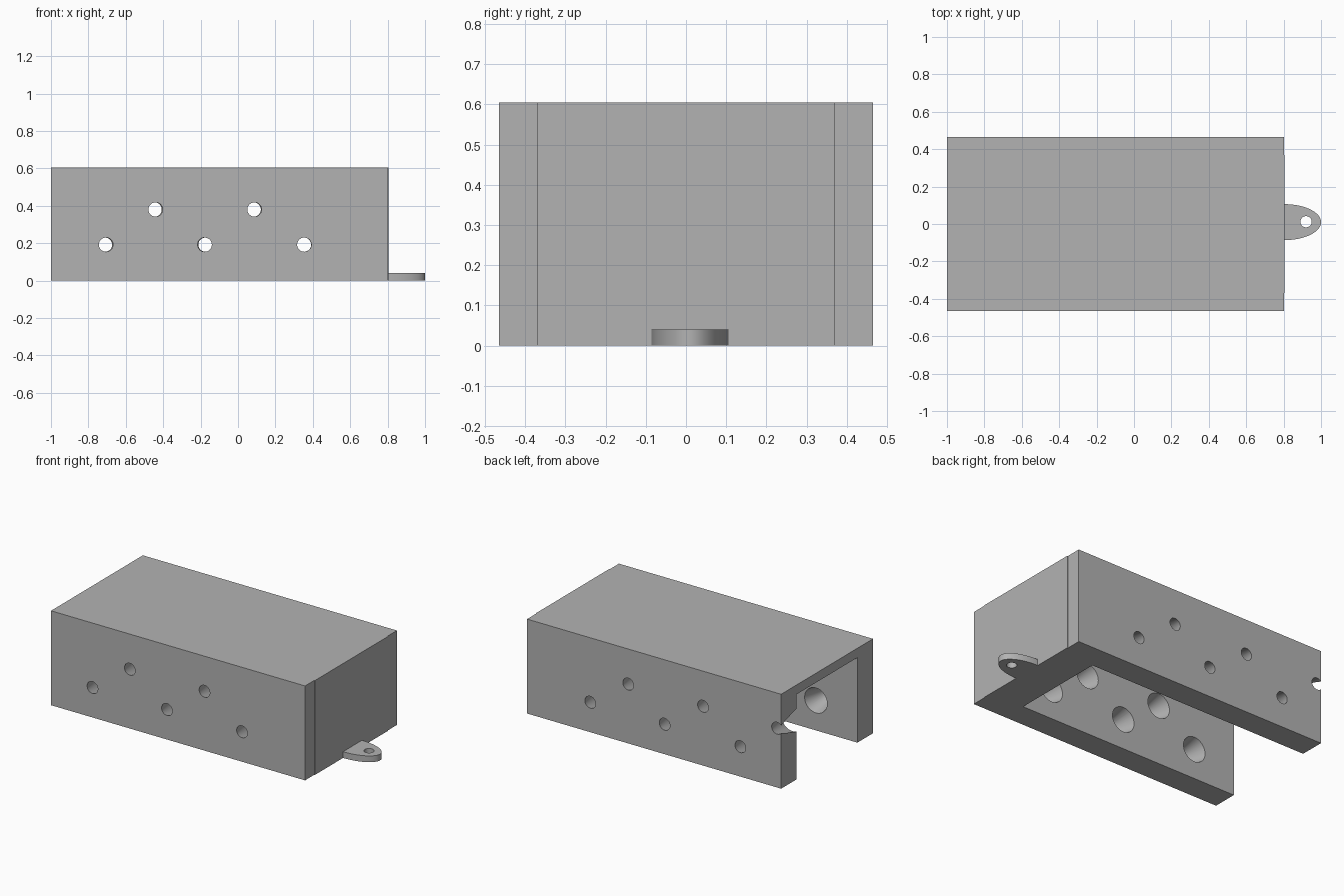
import bpy
import bmesh
import math

cube = bpy.data.objects.get("Cube")
if cube:
    bpy.data.objects.remove(cube, do_unlink=True)

# Single grey material
GREY = (0.45, 0.45, 0.45, 1.0)
grey = bpy.data.materials.new("light grey")
grey.use_nodes = True
grey.diffuse_color = GREY
grey.node_tree.nodes["Principled BSDF"].inputs["Base Color"].default_value = GREY


def prism(name, outline, z0, z1):
    """Extrude a counter-clockwise xy outline from z0 to z1."""
    bm = bmesh.new()
    face = bm.faces.new([bm.verts.new((x, y, z0)) for x, y in outline])
    top = bmesh.ops.extrude_face_region(bm, geom=[face])["geom"]
    bmesh.ops.translate(bm, vec=(0, 0, z1 - z0),
                        verts=[v for v in top if isinstance(v, bmesh.types.BMVert)])
    bmesh.ops.recalc_face_normals(bm, faces=bm.faces)
    mesh = bpy.data.meshes.new(name)
    bm.to_mesh(mesh)
    bm.free()
    mesh.materials.append(grey)
    obj = bpy.data.objects.new(name, mesh)
    bpy.context.collection.objects.link(obj)
    return obj


def cone(location, rotation, r1, r2, depth):
    bpy.ops.mesh.primitive_cone_add(vertices=40, radius1=r1, radius2=r2, depth=depth,
                                    location=location, rotation=rotation)
    obj = bpy.context.object
    obj.name = "hole_cutter"
    obj.data.materials.append(grey)
    return obj


def cut(target, cutter):
    cutter.hide_render = True
    mod = target.modifiers.new("cut", 'BOOLEAN')
    mod.operation = 'DIFFERENCE'
    mod.solver = 'EXACT'
    mod.object = cutter
    bpy.context.view_layer.objects.active = target
    bpy.ops.object.modifier_apply(modifier=mod.name)
    bpy.data.objects.remove(cutter, do_unlink=True)


def smooth(obj):
    bpy.ops.object.select_all(action='DESELECT')
    obj.select_set(True)
    bpy.context.view_layer.objects.active = obj
    bpy.ops.object.shade_smooth_by_angle(angle=math.radians(30))


# Housing, with a slightly raised panel on the closed end
W, X0, X1, H = 0.465, -1.0, 0.801, 0.605
PANEL_X, PANEL_W, WALL = 0.805, 0.37, 0.158
housing = prism("housing", [(X0, -W), (X1, -W), (X1, -PANEL_W), (PANEL_X, -PANEL_W),
                            (PANEL_X, PANEL_W), (X1, PANEL_W), (X1, W), (X0, W)], 0, H)

# Cavity, open below and at one end
inner = W - WALL
cut(housing, prism("cavity_cutter", [(X0 - 0.2, -inner), (0.567, -inner),
                                     (0.567, inner), (X0 - 0.2, inner)], -0.2, 0.545))

# Tapered holes, narrow outside and wide inside; one more breaks the open end
R_OUT, R_IN, EXTRA = 0.038, 0.08, 0.02
slope = (R_IN - R_OUT) / WALL
LOW, HIGH = 0.192, 0.38
front_x = [-0.706, -0.441, -0.178, 0.088, 0.354]
back_x = [-0.711, -0.446, -0.174, 0.084, 0.353]
holes = [(x, -1, HIGH if i % 2 else LOW) for i, x in enumerate(front_x)]
holes += [(x, 1, HIGH if i % 2 else LOW) for i, x in enumerate(back_x)]
holes.append((-0.971, 1, HIGH))
for x, side, z in holes:
    cut(housing, cone((x, side * (W - WALL / 2), z), (-side * math.pi / 2, 0, 0),
                      R_IN + slope * EXTRA, R_OUT - slope * EXTRA, WALL + 2 * EXTRA))
smooth(housing)

# Half-oval mounting tab with a screw hole
steps = 40
arc = [-math.pi / 2 + math.pi * i / steps for i in range(steps + 1)]
tab = prism("mounting_tab", [(PANEL_X + 0.195 * math.cos(a), 0.01 + 0.096 * math.sin(a))
                             for a in arc], 0, 0.04)
cut(tab, cone((0.92, 0.012, 0.02), (0, 0, 0), 0.03, 0.03, 0.2))
smooth(tab)
